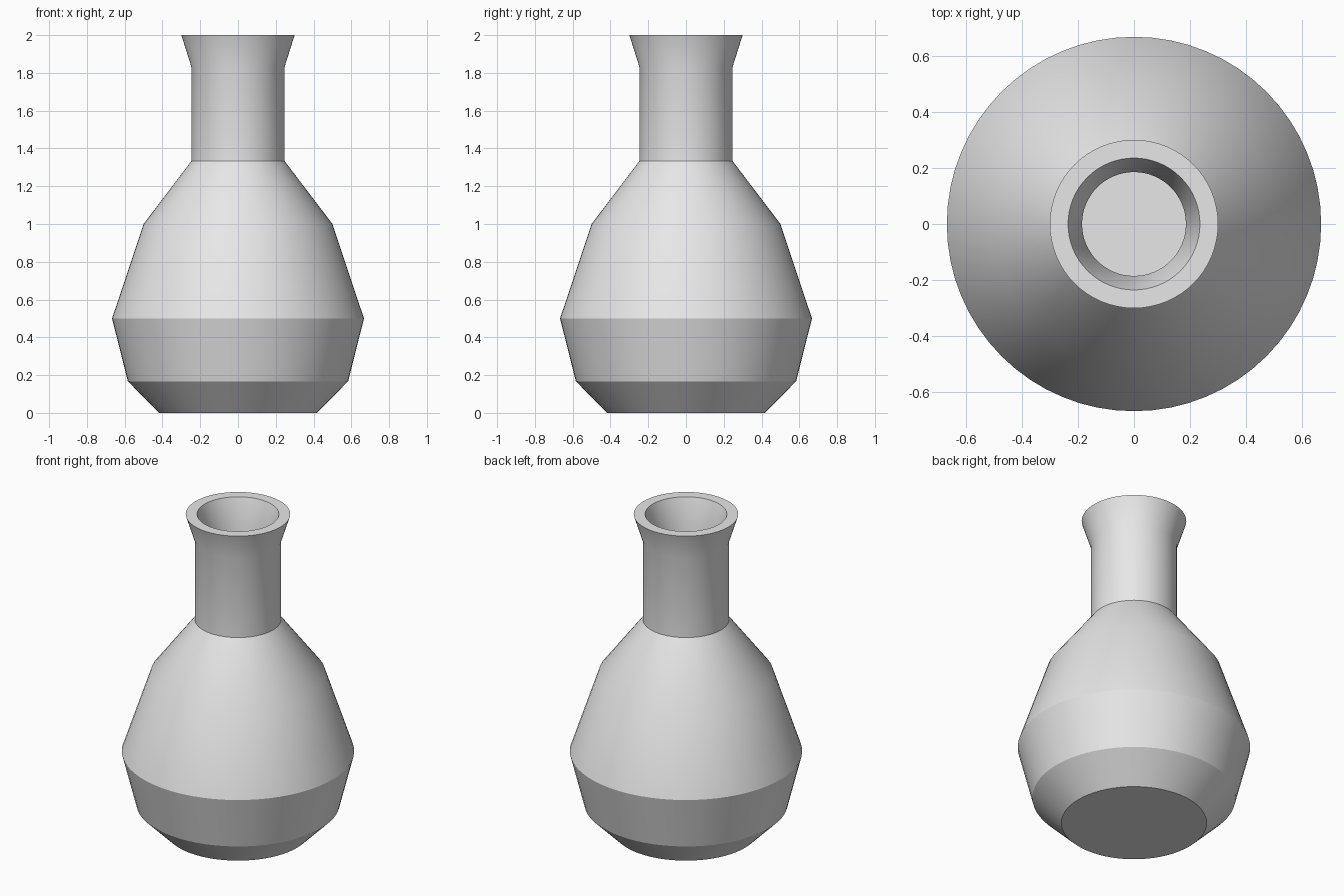
import bpy
import bmesh
from math import radians, tau

SEGMENTS = 64

cube = bpy.data.objects.get("Cube")
if cube:
    bpy.data.objects.remove(cube, do_unlink=True)

# Single clay material
clay = bpy.data.materials.new("light grey")
clay.use_nodes = True
colour = (0.8, 0.8, 0.8, 1)
clay.diffuse_color = colour
clay.node_tree.nodes["Principled BSDF"].inputs["Base Color"].default_value = colour

# Radius and height, outside from base to rim, then inside from rim to floor
outside = [(0.417, 0), (0.583, 0.167), (0.667, 0.5), (0.5, 1),
           (0.247, 1.333), (0.247, 1.833), (0.3, 2)]
inside = [(0.235, 2), (0.185, 1.84), (0.185, 1.31), (0.44, 0.975),
          (0.597, 0.5), (0.523, 0.2), (0.39, 0.067)]

# Revolve the wall profile around the vertical axis
bm = bmesh.new()
verts = [bm.verts.new((r, 0, z)) for r, z in outside + inside]
edges = [bm.edges.new(pair) for pair in zip(verts, verts[1:])]
bmesh.ops.spin(bm, geom=verts + edges, cent=(0, 0, 0), axis=(0, 0, 1),
               angle=tau, steps=SEGMENTS)
bmesh.ops.remove_doubles(bm, verts=bm.verts, dist=0.0005)

# Close the base and the inner floor
bmesh.ops.holes_fill(bm, edges=[e for e in bm.edges if e.is_boundary], sides=0)
bmesh.ops.recalc_face_normals(bm, faces=bm.faces)

mesh = bpy.data.meshes.new("vase")
bm.to_mesh(mesh)
bm.free()
mesh.materials.append(clay)
vase = bpy.data.objects.new("vase", mesh)
bpy.context.collection.objects.link(vase)

# Smooth around, crisp at the main ridges
bpy.ops.object.select_all(action="DESELECT")
vase.select_set(True)
bpy.context.view_layer.objects.active = vase
bpy.ops.object.shade_smooth_by_angle(angle=radians(30))
